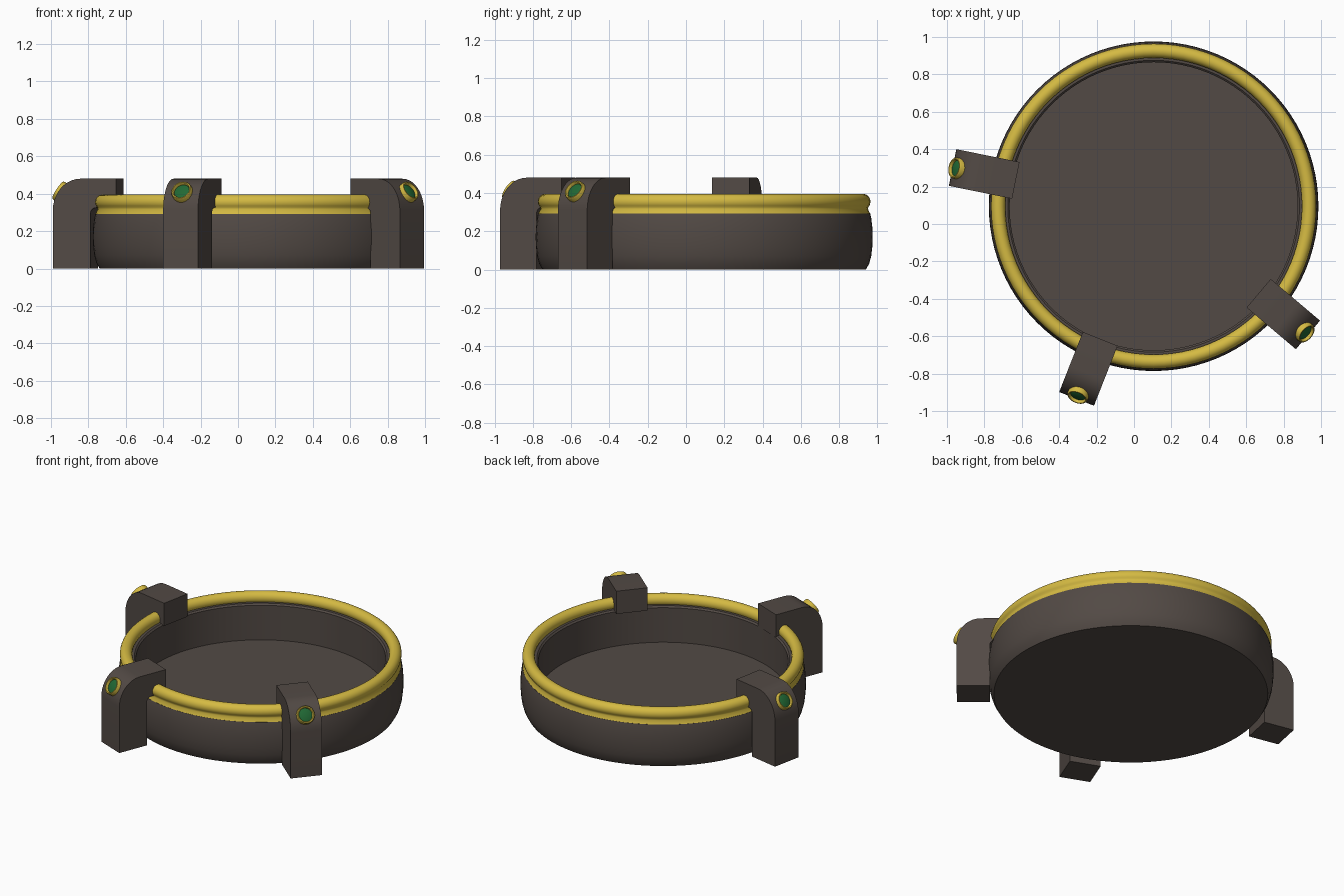
import bpy, bmesh, math
from mathutils import Vector, Matrix

if "Cube" in bpy.data.objects:
    bpy.data.objects.remove(bpy.data.objects["Cube"])

CX, CY = 0.105, 0.095          # centre of the dish


def material(name, rgb):
    m = bpy.data.materials.new(name)
    m.diffuse_color = (*rgb, 1)
    m.use_nodes = True
    m.node_tree.nodes["Principled BSDF"].inputs["Base Color"].default_value = m.diffuse_color
    return m


DARK = material("dark_stone", (0.085, 0.068, 0.059))
GOLD = material("gold", (0.66, 0.49, 0.055))
GREEN = material("green_gem", (0.015, 0.14, 0.035))


def finish(name, bm, mat, matrix, angle=35):
    bmesh.ops.remove_doubles(bm, verts=bm.verts, dist=1e-5)
    bmesh.ops.recalc_face_normals(bm, faces=bm.faces)
    me = bpy.data.meshes.new(name)
    bm.to_mesh(me)
    bm.free()
    me.materials.append(mat)
    ob = bpy.data.objects.new(name, me)
    bpy.context.collection.objects.link(ob)
    ob.matrix_world = matrix
    bpy.ops.object.select_all(action='DESELECT')
    ob.select_set(True)
    bpy.context.view_layer.objects.active = ob
    bpy.ops.object.shade_smooth_by_angle(angle=math.radians(angle))
    return ob


def lathe(name, profile, mat, matrix, steps=96, closed=False):
    """Spin (radius, height) points about the local z axis."""
    bm = bmesh.new()
    vs = [bm.verts.new((r, 0, z)) for r, z in profile]
    pairs = list(zip(vs, vs[1:])) + ([(vs[-1], vs[0])] if closed else [])
    edges = [bm.edges.new(p) for p in pairs]
    bmesh.ops.spin(bm, geom=vs + edges, cent=(0, 0, 0), axis=(0, 0, 1),
                   angle=math.tau, steps=steps)
    return finish(name, bm, mat, matrix)


# Dish with bulging wall and recessed floor
centre = Matrix.Translation((CX, CY, 0))
lathe("dish", [(0, 0), (0.845, 0), (0.862, 0.03), (0.873, 0.07), (0.879, 0.12),
               (0.881, 0.17), (0.879, 0.22), (0.873, 0.27), (0.868, 0.292),
               (0.84, 0.295), (0.84, 0.335), (0.78, 0.335), (0.77, 0.325),
               (0.77, 0.09), (0, 0.09)], DARK, centre)

# Rounded gold rim with a flared lower lip
tube = [(0.831 + 0.038 * math.cos(math.radians(a)),
         0.355 + 0.040 * math.sin(math.radians(a))) for a in range(210, -46, -15)]
lathe("gold_rim", tube + [(0.856, 0.316), (0.868, 0.290), (0.82, 0.290)],
      GOLD, centre, closed=True)

# Leg side profile: x is measured from the outer face, z is height
outer = [(-0.15 + 0.15 * math.cos(math.radians(a)),
          0.31 + 0.17 * math.sin(math.radians(a))) for a in range(0, 91, 9)]
inner = [(-0.235 + 0.03 * math.cos(math.radians(a)),
          0.295 + 0.03 * math.sin(math.radians(a))) for a in range(90, -1, -18)]
LEG = [(0, 0)] + outer + [(-0.345, 0.48), (-0.345, 0.325)] + inner + [(-0.205, 0)]


def leg(side, x, y, degrees):
    place = Matrix.Translation((x, y, 0)) @ Matrix.Rotation(math.radians(degrees), 4, 'Z')
    bm = bmesh.new()
    face = bm.faces.new([bm.verts.new((px, -0.1, pz)) for px, pz in LEG])
    ext = bmesh.ops.extrude_face_region(bm, geom=[face], use_keep_orig=True)
    moved = [v for v in ext["geom"] if isinstance(v, bmesh.types.BMVert)]
    bmesh.ops.translate(bm, verts=moved, vec=(0, 0.2, 0))
    finish(side + "_leg", bm, DARK, place)

    # Gem setting tilted outwards on the rounded shoulder
    tilt = place @ Matrix.Translation((-0.03, 0, 0.405)) @ Matrix.Rotation(
        math.radians(57), 4, 'Y')
    lathe(side + "_gem_setting", [(0.057, -0.03), (0.057, 0.020), (0.053, 0.027),
                                  (0.047, 0.027), (0.043, 0.020), (0.043, -0.03)],
          GOLD, tilt, 32, True)
    lathe(side + "_gem", [(0, 0.016), (0.035, 0.014), (0.044, 0.010)], GREEN, tilt, 32)


leg("left", -0.970, 0.302, 168.5)
leg("front", -0.307, -0.935, 248.5)
leg("right", 0.930, -0.593, -40.2)
